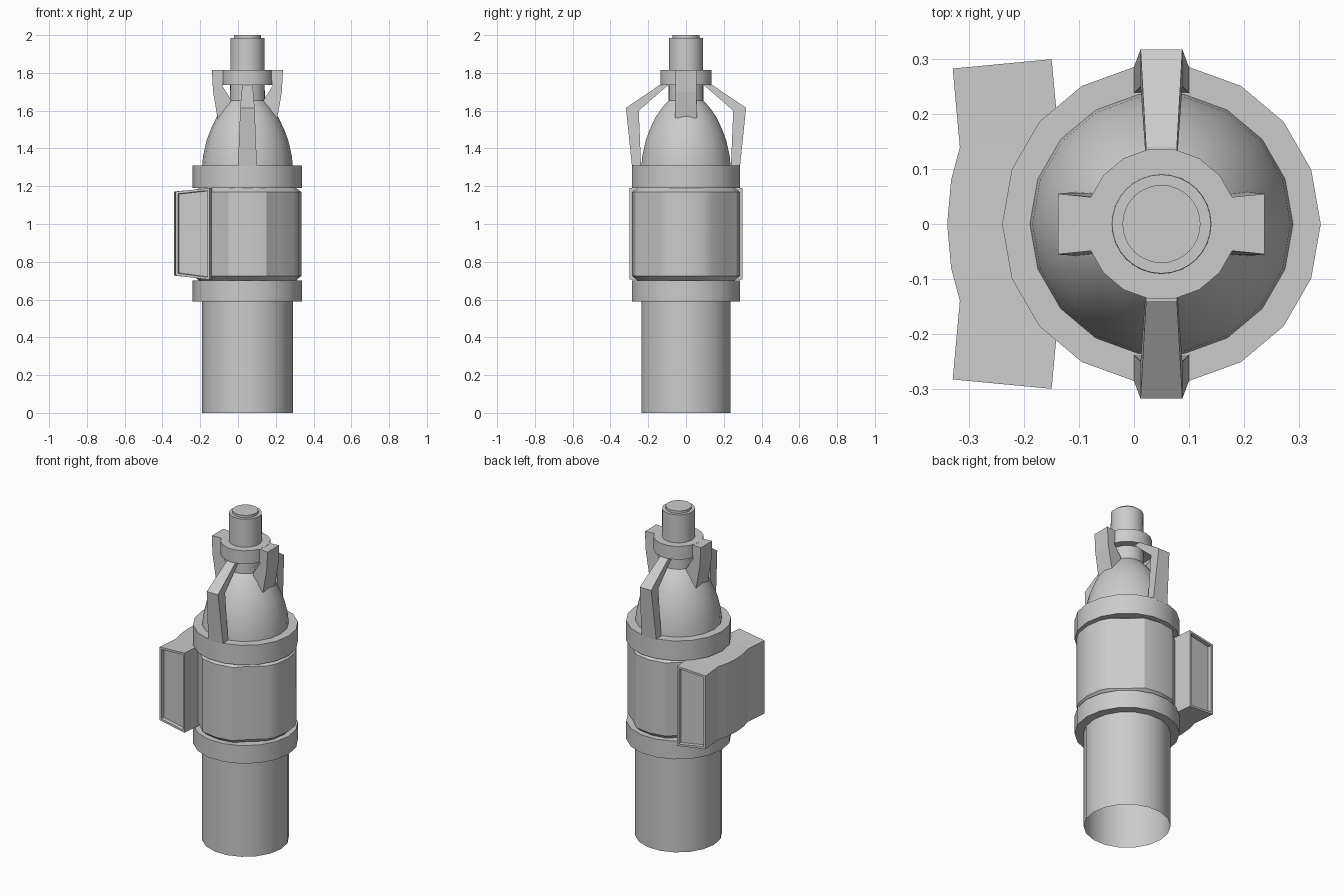
import bpy, bmesh
from math import sin, cos, pi, radians
from mathutils import Matrix

if "Cube" in bpy.data.objects:
    bpy.data.objects.remove(bpy.data.objects["Cube"])

CX = 0.05  # x position of the main axis


def finish(name, bm, smooth=True):
    bmesh.ops.recalc_face_normals(bm, faces=bm.faces)
    me = bpy.data.meshes.new(name)
    bm.to_mesh(me)
    bm.free()
    ob = bpy.data.objects.new(name, me)
    bpy.context.collection.objects.link(ob)
    if smooth:
        bpy.ops.object.select_all(action='DESELECT')
        ob.select_set(True)
        bpy.context.view_layer.objects.active = ob
        bpy.ops.object.shade_smooth_by_angle(angle=radians(29))
    return ob


def loft(bm, rings, cap_start=True, cap_end=True):
    """Join equal-length closed loops of points."""
    loops = [[bm.verts.new(p) for p in r] for r in rings]
    n = len(loops[0])
    for a, b in zip(loops, loops[1:]):
        for i in range(n):
            j = (i + 1) % n
            bm.faces.new((a[i], a[j], b[j], b[i]))
    caps = []
    if cap_start:
        caps.append(bm.faces.new(loops[0][::-1]))
    if cap_end:
        caps.append(bm.faces.new(loops[-1]))
    return caps


def turned(name, profile, sides=18, cap_start=True):
    bm = bmesh.new()
    rings = [[(CX + r * cos(2 * pi * i / sides), r * sin(2 * pi * i / sides), z)
              for i in range(sides)] for r, z in profile]
    loft(bm, rings, cap_start)
    return finish(name, bm)


def bracket(name, profile, angle):
    """Side profile of (distance, height, half width), turned about the axis."""
    bm = bmesh.new()
    loft(bm, [[(r, s * w, z) for r, z, w in profile] for s in (-1, 1)])
    bm.transform(Matrix.Translation((CX, 0, 0)) @ Matrix.Rotation(angle, 4, 'Z'))
    return finish(name, bm, False)


# Lower tube, open at the bottom
turned("lower_tube", [(0.24, 0), (0.24, 0.595)], cap_start=False)

# Two wide rings
turned("lower_ring", [(0.29, 0.59), (0.29, 0.70)])
turned("upper_ring", [(0.29, 1.19), (0.29, 1.31)])

# Panelled middle with chamfered ends
quarter = [(0.285, 0), (0.272, 0.09), (0.245, 0.14), (0.165, 0.205), (0.10, 0.268), (0, 0.285)]
half = quarter + [(-x, y) for x, y in quarter[-2::-1]]
outline = half + [(x, -y) for x, y in half[-2:0:-1]]
bm = bmesh.new()
loft(bm, [[(CX + x * s, y * s, z) for x, y in outline]
          for s, z in ((0.88, 0.695), (1, 0.725), (1, 1.17), (0.88, 1.195))])
finish("panelled_middle", bm)

# Dome, neck, collar and top cap
turned("dome", [(0.24, 1.305), (0.235, 1.36), (0.217, 1.44), (0.195, 1.50),
                (0.164, 1.565), (0.125, 1.62), (0.092, 1.655)])
turned("neck", [(0.092, 1.64), (0.09, 1.985)], 32)
turned("top_cap", [(0.071, 1.98), (0.071, 2.0)], 32)
turned("collar", [(0.138, 1.735), (0.138, 1.815)])

# Short side hooks from the collar to the dome
hook = [(0.09, 1.814, 0.045), (0.188, 1.814, 0.055), (0.182, 1.70, 0.056), (0.158, 1.56, 0.058),
        (0.12, 1.58, 0.056), (0.085, 1.655, 0.05), (0.135, 1.735, 0.048), (0.09, 1.736, 0.045)]
for name, a in (("right_hook", 0), ("left_hook", pi)):
    bracket(name, hook, a)

# Long bent arms at front and back
arm = [(0.095, 1.735, 0.027), (0.14, 1.735, 0.028), (0.318, 1.615, 0.038), (0.286, 1.305, 0.05),
       (0.238, 1.305, 0.05), (0.25, 1.60, 0.038)]
for name, a in (("front_arm", -pi / 2), ("back_arm", pi / 2)):
    bracket(name, arm, a)

# Side box: sections along y as (outer x, outer y, inner x, inner y)
side = [(-0.33, 0.283, -0.15, 0.30), (-0.317, 0.14, -0.136, 0.15),
        (-0.333, 0.08, -0.13, 0.08), (-0.34, 0, -0.13, 0)]
sections = [(a, -b, c, -d) for a, b, c, d in side] + side[-2::-1]
bm = bmesh.new()
ends = loft(bm, [[(a, b, 0.727), (c, d, 0.705), (c, d, 1.19), (a, b, 1.172)]
                 for a, b, c, d in sections])
bmesh.ops.recalc_face_normals(bm, faces=bm.faces)
# Recessed end panels
bmesh.ops.inset_individual(bm, faces=ends, thickness=0.018, depth=0)
bmesh.ops.inset_individual(bm, faces=ends, thickness=0.003, depth=-0.02)
finish("side_box", bm, False)
